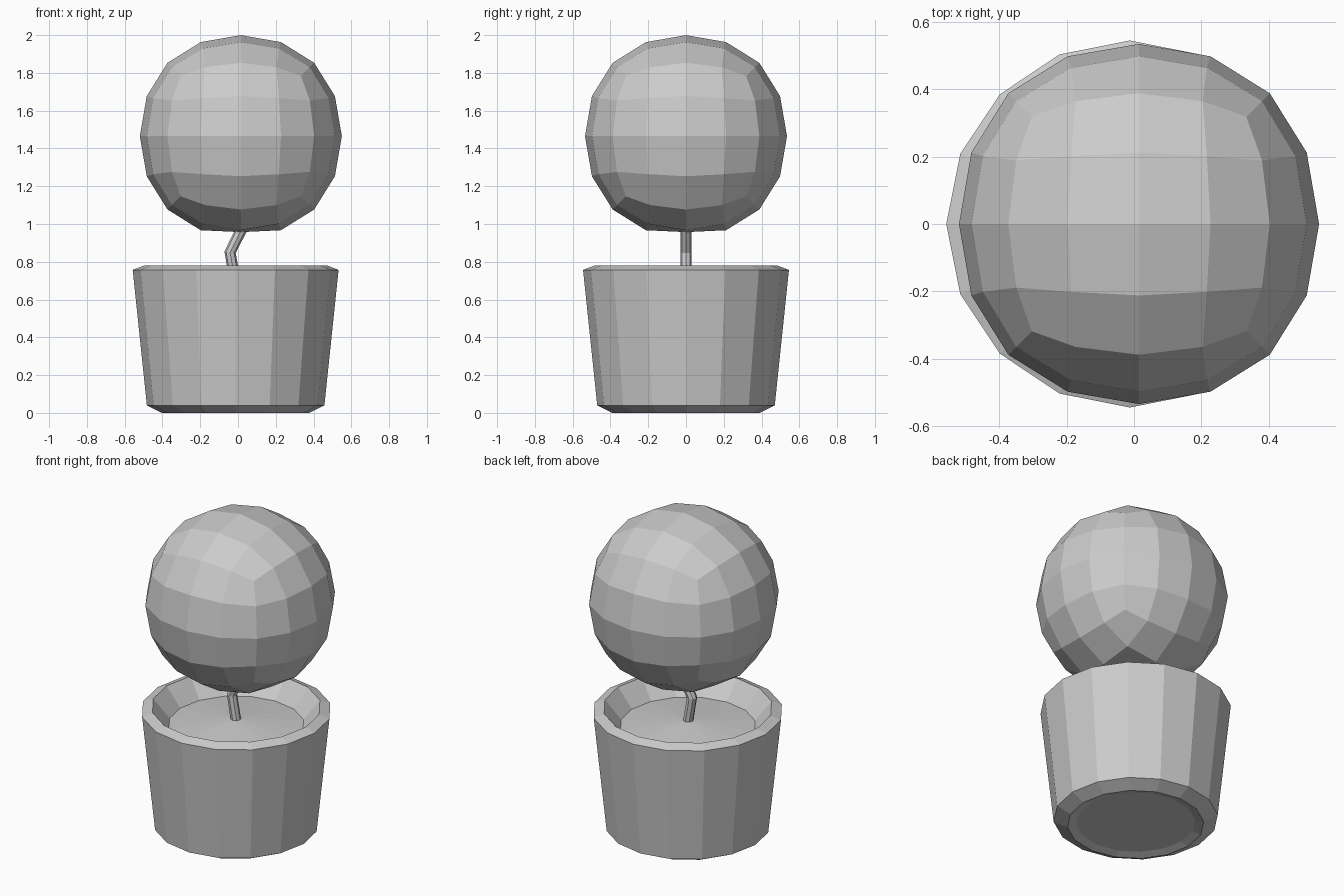
import bpy, bmesh
from math import cos, sin, tau

if "Cube" in bpy.data.objects:
    bpy.data.objects.remove(bpy.data.objects["Cube"])

SIDES = 16
POT_X = -0.0125


def revolve(name, profile, cx):
    """Spin an (r, z) profile around z; r = 0 ends become a single pole."""
    bm = bmesh.new()
    rings = []
    for r, z in profile:
        count = 1 if r == 0 else SIDES
        rings.append([bm.verts.new((cx + r * cos(tau * i / SIDES), r * sin(tau * i / SIDES), z))
                      for i in range(count)])
    for a, b in zip(rings, rings[1:]):
        for i in range(SIDES):
            j = (i + 1) % SIDES
            corners = [a[i % len(a)], a[j % len(a)], b[j % len(b)], b[i % len(b)]]
            bm.faces.new(list(dict.fromkeys(corners)))
    bmesh.ops.recalc_face_normals(bm, faces=bm.faces)
    mesh = bpy.data.meshes.new(name)
    bm.to_mesh(mesh)
    bm.free()
    obj = bpy.data.objects.new(name, mesh)
    bpy.context.collection.objects.link(obj)
    return obj


# Pot: recessed base, tapered wall, bevelled rim, inner wall and mounded soil
revolve("pot_with_soil", [
    (0, 0.015), (0.34, 0.015), (0.39, 0.0), (0.47, 0.04), (0.545, 0.757),
    (0.485, 0.78), (0.46, 0.75), (0.39, 0.665), (0, 0.705)], POT_X)

# Stem: thin bent rod from the soil into the foliage
curve = bpy.data.curves.new("stem", 'CURVE')
curve.dimensions = '3D'
curve.bevel_depth = 0.03
curve.bevel_resolution = 2
curve.use_fill_caps = True
path = [(-0.012, 0, 0.68), (-0.042, 0, 0.85), (0.025, 0, 0.985)]
spline = curve.splines.new('POLY')
spline.points.add(len(path) - 1)
for point, co in zip(spline.points, path):
    point.co = (*co, 1)
spline.use_smooth = False
bpy.context.collection.objects.link(bpy.data.objects.new("stem", curve))

# Foliage: subdivided cube rounded into a faceted ball
bpy.ops.mesh.primitive_cube_add(size=1.274, location=(0.015, 0, 1.465))
ball = bpy.context.object
ball.name = "foliage_ball"
sub = ball.modifiers.new("round", 'SUBSURF')
sub.levels = sub.render_levels = 2
bpy.ops.object.modifier_apply(modifier=sub.name)
bpy.ops.object.shade_flat()

# Flattened underside where the stem enters
lowest = min(ball.data.vertices, key=lambda v: v.co.z)
lowest.co.z = 0.957 - 1.465
